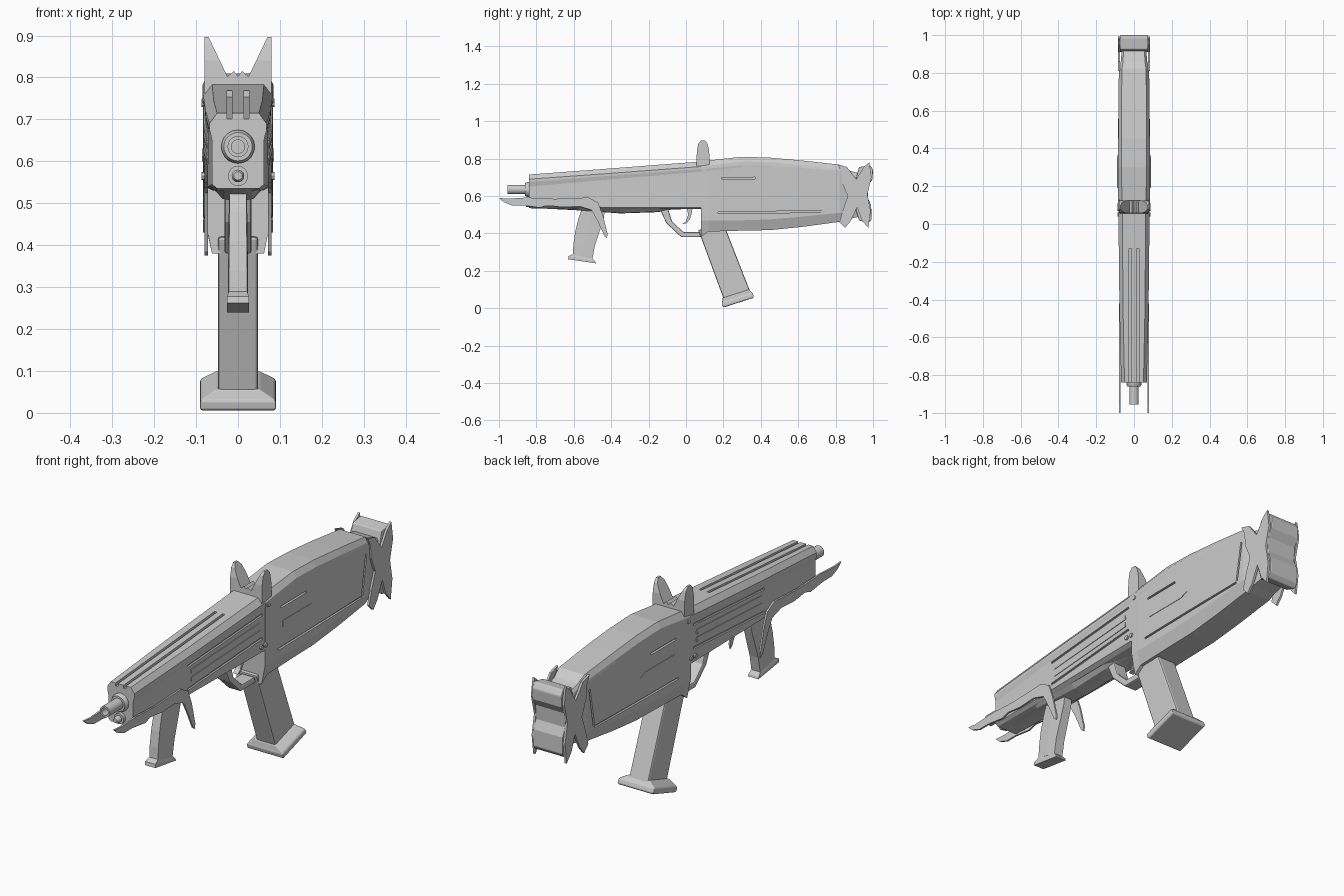
import bpy, bmesh, math
from mathutils import Vector


def finish(name, bm, bevel=0.0):
    bmesh.ops.recalc_face_normals(bm, faces=bm.faces)
    me = bpy.data.meshes.new(name)
    bm.to_mesh(me)
    bm.free()
    ob = bpy.data.objects.new(name, me)
    bpy.context.collection.objects.link(ob)
    if bevel:
        m = ob.modifiers.new("bevel", 'BEVEL')
        m.width, m.segments, m.limit_method = bevel, 2, 'ANGLE'
    return ob


def loft(name, rings, bevel=0.0):
    """Skin equal-length closed rings of 3D points and cap both ends."""
    bm = bmesh.new()
    vs = [[bm.verts.new(p) for p in r] for r in rings]
    n = len(vs[0])
    for a, b in zip(vs, vs[1:]):
        for i in range(n):
            bm.faces.new((a[i], a[(i + 1) % n], b[(i + 1) % n], b[i]))
    bm.faces.new(vs[0])
    bm.faces.new(vs[-1])
    return finish(name, bm, bevel)


def prism(name, pts, x0, x1, bevel=0.0):
    """Extrude a (y, z) side profile from x0 to x1."""
    return loft(name, [[(x, y, z) for y, z in pts] for x in (x0, x1)], bevel)


def boolean(ob, cutters, op):
    for c in cutters:
        m = ob.modifiers.new("cut", 'BOOLEAN')
        m.object, m.operation, m.solver = c, op, 'EXACT'
    dg = bpy.context.evaluated_depsgraph_get()
    me = bpy.data.meshes.new_from_object(ob.evaluated_get(dg))
    ob.modifiers.clear()
    ob.data = me
    for c in cutters:
        bpy.data.objects.remove(c)


def section(y, half):
    """Mirror a half cross-section of (x, z) points into a full ring."""
    return [(x, y, z) for x, z in half] + [(-x, y, z) for x, z in reversed(half)]


def tube(name, y0, y1, z, radii):
    """Stepped round part along y; radii = (fraction, radius) pairs."""
    rings = [[(r * math.cos(t * math.tau / 20), y0 + f * (y1 - y0), z + r * math.sin(t * math.tau / 20))
              for t in range(20)] for f, r in radii]
    ob = loft(name, rings)
    bpy.context.view_layer.objects.active = ob
    ob.select_set(True)
    bpy.ops.object.shade_smooth_by_angle()
    ob.select_set(False)
    return ob


def strip(y0, z0, y1, z1, w):
    """Slim quad profile along a line."""
    d = Vector((y1 - y0, z1 - z0)).normalized() * w / 2
    return [(y0 - d.y, z0 + d.x), (y1 - d.y, z1 + d.x), (y1 + d.y, z1 - d.x), (y0 + d.y, z0 - d.x)]


# front body: flat top, overhanging upper rail, slab sides
front = loft("front_body", [
    section(-0.84, [(0.05, 0.715), (0.068, 0.69), (0.068, 0.675), (0.062, 0.65), (0.062, 0.545), (0.05, 0.535)]),
    section(-0.45, [(0.058, 0.744), (0.077, 0.718), (0.077, 0.705), (0.072, 0.685), (0.072, 0.54), (0.055, 0.53)]),
    section(0.085, [(0.062, 0.785), (0.083, 0.758), (0.083, 0.745), (0.08, 0.73), (0.08, 0.54), (0.06, 0.53)])])
cuts = []
# twin grooves along the sloping top
for s in (-1, 1):
    cuts.append(prism("groove", [(-0.9, 0.697), (-0.13, 0.753), (-0.13, 0.82), (-0.9, 0.82)],
                      s * 0.02 - 0.006, s * 0.02 + 0.006))
# side grooves
lines = [(-0.46, 0.672, 0.06, 0.71), (-0.46, 0.567, 0.06, 0.603)]
for s in (-1, 1):
    for l in lines:
        cuts.append(loft("groove", [[(s * (a + (0.008 if y > -0.2 else 0)), y, z) for y, z in strip(*l, 0.01)]
                                    for a in (0.064, 0.11)]))
boolean(front, cuts, 'DIFFERENCE')

# rear body: tall receiver tapering to the stock
rear = loft("rear_body", [
    section(0.08, [(0.062, 0.784), (0.083, 0.757), (0.084, 0.74), (0.082, 0.73), (0.08, 0.47), (0.062, 0.38)]),
    section(0.12, [(0.064, 0.79), (0.084, 0.762), (0.085, 0.747), (0.083, 0.735), (0.082, 0.47), (0.062, 0.41)]),
    section(0.30, [(0.066, 0.81), (0.084, 0.785), (0.085, 0.765), (0.084, 0.755), (0.083, 0.47), (0.062, 0.415)]),
    section(0.45, [(0.066, 0.805), (0.083, 0.78), (0.084, 0.76), (0.084, 0.75), (0.083, 0.475), (0.062, 0.418)]),
    section(0.62, [(0.066, 0.79), (0.081, 0.765), (0.083, 0.75), (0.083, 0.74), (0.082, 0.49), (0.062, 0.435)]),
    section(0.82, [(0.064, 0.768), (0.077, 0.745), (0.08, 0.735), (0.08, 0.725), (0.08, 0.51), (0.062, 0.462)]),
    section(0.86, [(0.058, 0.74), (0.068, 0.725), (0.07, 0.715), (0.07, 0.70), (0.07, 0.52), (0.058, 0.475)]),
    section(0.93, [(0.055, 0.72), (0.062, 0.71), (0.064, 0.70), (0.064, 0.69), (0.064, 0.53), (0.055, 0.49)])])
cuts = []
for s in (-1, 1):
    for l in [(0.19, 0.695, 0.37, 0.696), (0.17, 0.51, 0.77, 0.518), (0.775, 0.525, 0.805, 0.70)]:
        cuts.append(prism("groove", strip(*l, 0.009), s * 0.073, s * 0.11))
boolean(rear, cuts, 'DIFFERENCE')

# side details: slats, pointed release panel and pins
for s, side in ((-1, "left"), (1, "right")):
    for i, (z0, z1) in enumerate([(0.605, 0.635), (0.64, 0.67)]):
        loft(f"slat_{side}_{i}", [[(s * (a + (0.008 if y > -0.2 else 0)), y, z)
                                  for y, z in strip(-0.44, z0, 0.04, z1, 0.02)] for a in (0.066, 0.0745)])
    prism(f"release_panel_{side}", [(0.2, 0.60), (0.41, 0.60), (0.45, 0.615), (0.41, 0.63), (0.2, 0.63)],
          s * 0.07, s * 0.0855)
    for i, (y, z) in enumerate([(0.08, 0.565), (0.10, 0.74), (0.05, 0.565)]):
        prism(f"pin_{side}_{i}", [(y + 0.01 * math.cos(k * math.pi / 4), z + 0.01 * math.sin(k * math.pi / 4))
                                  for k in range(8)], s * 0.07, s * 0.087)

# rounded underside of the fore end
loft("fore_underside", [section(y, [(w, 0.56), (w, 0.535), (w * 0.6, b), (w * 0.25, b - 0.003)]) for y, w, b in
     [(-0.84, 0.05, 0.54), (-0.6, 0.055, 0.528), (-0.35, 0.06, 0.51), (-0.15, 0.06, 0.517),
      (-0.08, 0.045, 0.53), (0.03, 0.03, 0.535)]])

# barrel and guide rod
tube("barrel_collar", -0.86, -0.83, 0.635, [(0, 0.034), (0.4, 0.04), (1, 0.04)])
tube("barrel", -0.955, -0.84, 0.635, [(0.5, 0.016), (0, 0.016), (0, 0.025), (1, 0.025)])
tube("guide_rod", -0.88, -0.83, 0.565, [(0, 0.01), (0.2, 0.015), (0.5, 0.015), (0.5, 0.024), (1, 0.024)])

# trigger and guard
prism("trigger_guard", [(-0.14, 0.53), (-0.105, 0.455), (-0.025, 0.38), (0.09, 0.38), (0.09, 0.408),
                        (-0.015, 0.408), (-0.075, 0.465), (-0.095, 0.53)], -0.032, 0.032, 0.006)
prism("trigger", [(0.0, 0.55), (0.012, 0.5), (0.0, 0.465), (-0.02, 0.45), (0.005, 0.455), (0.022, 0.48),
                  (0.032, 0.51), (0.035, 0.55)], -0.012, 0.012)

# magazine and flared foot
prism("magazine", [(0.065, 0.42), (0.205, 0.04), (0.345, 0.085), (0.21, 0.43)], -0.048, 0.048, 0.008)
a = 0.31
u, n = Vector((math.cos(a), math.sin(a))), Vector((-math.sin(a), math.cos(a)))
base = Vector((0.281, 0.03))
rings = []
for h, hl, hx in [(0, 0.082, 0.086), (0.006, 0.088, 0.091), (0.024, 0.087, 0.09), (0.03, 0.083, 0.085), (0.05, 0.073, 0.052)]:
    c = base + n * h
    rings.append([(sx * hx, *(c + u * hl * sy)) for sx, sy in ((-1, -1), (1, -1), (1, 1), (-1, 1))])
loft("magazine_foot", rings, 0.003)

# curved fore grip with foot
loft("fore_grip", [[(-w, y0, z0), (w, y0, z0), (w * 1.1, (y0 + y1) / 2, (z0 + z1) / 2), (w, y1, z1), (-w, y1, z1),
                    (-w * 1.1, (y0 + y1) / 2, (z0 + z1) / 2)] for y0, z0, y1, z1, w in
     [(-0.55, 0.55, -0.43, 0.55, 0.02), (-0.575, 0.48, -0.44, 0.48, 0.02), (-0.592, 0.41, -0.462, 0.41, 0.021),
      (-0.602, 0.34, -0.487, 0.335, 0.022), (-0.605, 0.285, -0.5, 0.265, 0.022)]])
loft("fore_grip_foot", [[(-w, y0, z0), (w, y0, z0), (w, y1, z1), (-w, y1, z1)] for y0, z0, y1, z1, w in
     [(-0.605, 0.29, -0.503, 0.268, 0.022), (-0.628, 0.278, -0.485, 0.25, 0.026), (-0.63, 0.262, -0.482, 0.24, 0.026)]])

# paired thin side blades: front swept fins and rear butterfly plates
fin = [(-1.0, 0.59), (-0.95, 0.586), (-0.85, 0.592), (-0.7, 0.585), (-0.52, 0.592), (-0.47, 0.565), (-0.445, 0.5),
       (-0.42, 0.4), (-0.422, 0.375), (-0.435, 0.385), (-0.475, 0.47), (-0.505, 0.525), (-0.57, 0.545),
       (-0.66, 0.54), (-0.74, 0.55), (-0.78, 0.538), (-0.87, 0.55), (-0.93, 0.55), (-0.975, 0.568)]
butterfly = [(0.81, 0.77), (0.86, 0.755), (0.91, 0.69), (0.95, 0.755), (0.98, 0.78), (0.992, 0.70), (0.97, 0.61),
             (0.987, 0.52), (0.975, 0.43), (0.94, 0.47), (0.915, 0.54), (0.88, 0.465), (0.85, 0.43), (0.82, 0.46),
             (0.84, 0.53), (0.865, 0.60), (0.835, 0.67), (0.83, 0.73)]
for s, side in ((-1, "left"), (1, "right")):
    prism(f"front_fin_{side}", fin, s * 0.072, s * 0.08)
    prism(f"butterfly_plate_{side}", butterfly, s * 0.074, s * 0.084)

# wavy butt pad
prism("butt_pad", [(0.91, 0.70), (0.925, 0.755), (0.985, 0.765), (1.0, 0.74), (0.997, 0.69), (0.975, 0.655),
                   (0.972, 0.59), (0.99, 0.55), (0.992, 0.475), (0.975, 0.455), (0.925, 0.47), (0.91, 0.52)],
      -0.074, 0.074, 0.004)

# ear-shaped sight: V profile trimmed to rounded blades
half = [(0.01, 0.815), (0.025, 0.802), (0.072, 0.9), (0.08, 0.9), (0.08, 0.74)]
vee = [(0, 0.803)] + half + [(-x, z) for x, z in reversed(half)]
sight = loft("ear_sight", [[(x, y, z) for x, z in vee] for y in (0.04, 0.14)])
blade = [(0.055, 0.73), (0.058, 0.84), (0.066, 0.88), (0.08, 0.897), (0.1, 0.897), (0.115, 0.88), (0.124, 0.84),
         (0.127, 0.73)]
boolean(sight, [prism("trim", blade, -0.2, 0.2)], 'INTERSECT')
